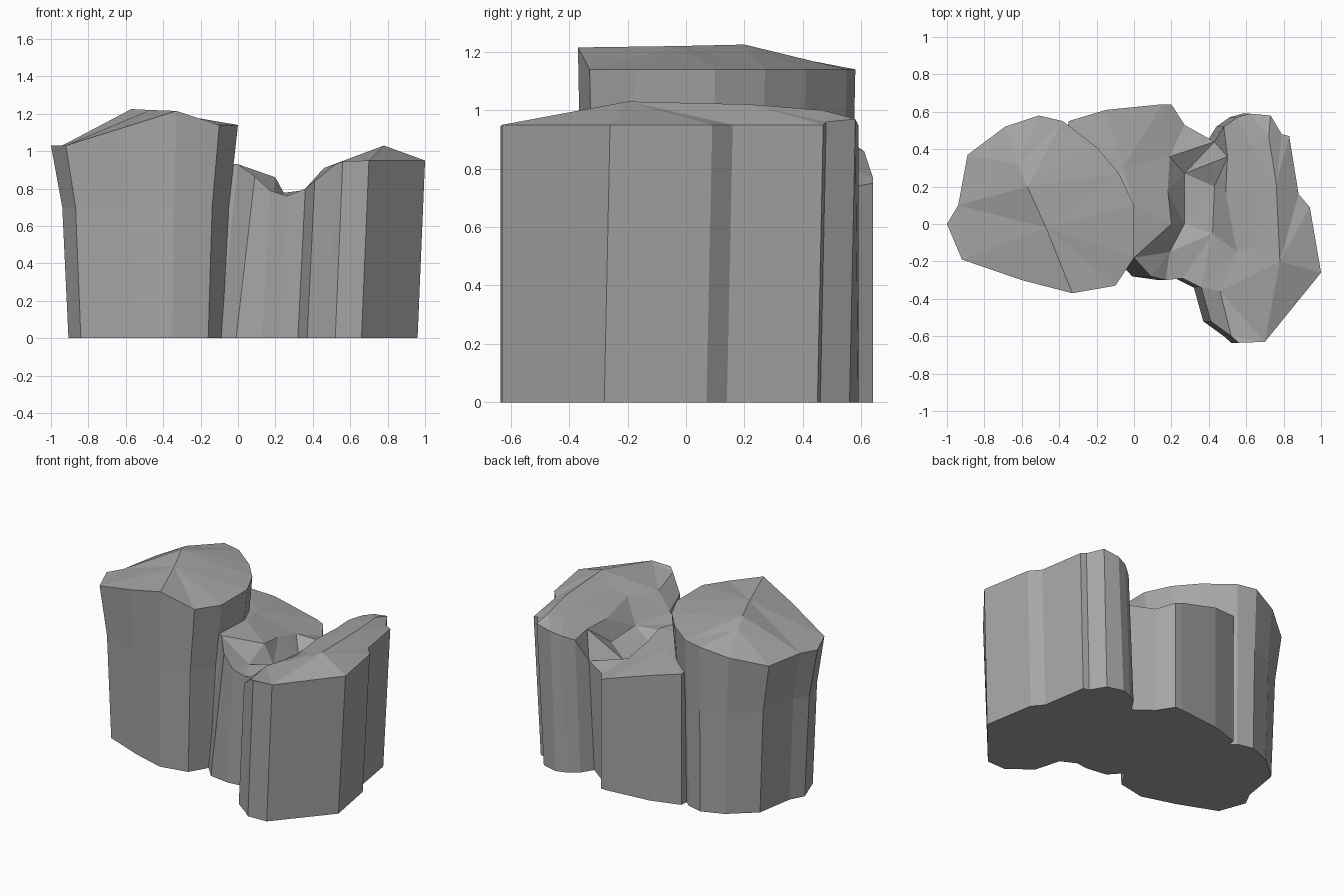
import bpy
import bmesh
from mathutils import Vector
from mathutils.geometry import delaunay_2d_cdt

default_cube = bpy.data.objects.get("Cube")
if default_cube:
    bpy.data.objects.remove(default_cube, do_unlink=True)

# One plain stone colour
stone = bpy.data.materials.new("stone_grey")
stone.use_nodes = True
stone_colour = (0.38, 0.38, 0.38, 1.0)
stone.diffuse_color = stone_colour
stone.node_tree.nodes["Principled BSDF"].inputs["Base Color"].default_value = stone_colour


def build_rock(name, rim, creases, wall_rings):
    """Closed rock: faceted top inside the rim, then walls down through each ring.

    rim is counter-clockwise, creases are polylines of interior top points,
    wall_rings are functions that move a rim point down to a lower ring."""
    points = [Vector(p) for p in rim]
    edges = []
    for crease in creases:
        start = len(points)
        points += [Vector(p) for p in crease]
        edges += [(i, i + 1) for i in range(start, len(points) - 1)]
    outline = list(range(len(rim)))
    triangles = delaunay_2d_cdt([p.xy for p in points], edges, [outline], 1, 1e-5)
    flat_verts, top_faces, sources = triangles[0], triangles[2], triangles[3]

    bm = bmesh.new()
    top = {}
    for index, (flat, source) in enumerate(zip(flat_verts, sources)):
        nearest = source[0] if source else min(
            range(len(points)), key=lambda k: (points[k].xy - flat).length)
        top[index] = bm.verts.new((flat.x, flat.y, points[nearest].z))
    for face in top_faces:
        bm.faces.new([top[i] for i in face])

    # Walls and underside
    lookup = {s: top[i] for i, source in enumerate(sources) for s in source}
    upper = [lookup[i] for i in outline]
    for place in wall_rings:
        lower = [bm.verts.new(place(points[i])) for i in outline]
        for i in outline:
            j = (i + 1) % len(outline)
            bm.faces.new((upper[i], lower[i], lower[j], upper[j]))
        upper = lower
    bm.faces.new(upper[::-1])
    bmesh.ops.recalc_face_normals(bm, faces=bm.faces)

    mesh = bpy.data.meshes.new(name)
    bm.to_mesh(mesh)
    bm.free()
    mesh.materials.append(stone)
    rock = bpy.data.objects.new(name, mesh)
    bpy.context.collection.objects.link(rock)
    return rock


# Tall rock, flaring out towards its crown
def tall_ring(height, width, depth):
    return lambda p: (-0.45 + (p.x + 0.45) * width, 0.1 + (p.y - 0.1) * depth, height)


tall_rim = [
    (-1, 0, 1.03), (-.92, -.19, 1.03), (-.6, -.3, 1.13), (-.33, -.37, 1.215),
    (-.1, -.33, 1.14), (0, -.18, 1.14), (0, .1, 1.14), (-.08, .27, 1.14),
    (-.2, .41, 1.14), (-.38, .55, 1.14), (-.51, .58, 1.14),
    (-.69, .52, 1.09), (-.89, .37, 1.03), (-.94, .1, 1.03),
]
tall_ridge = [(-.47, -.02, 1.22), (-.57, .2, 1.225), (-.62, .32, 1.19)]
build_rock("tall_rock", tall_rim, [tall_ridge],
           [tall_ring(0.7, 0.89, 0.98), tall_ring(0, 0.83, 0.96)])


# Low rock: a saddle beside the tall rock, rising to a long crest
def low_base(p):
    lean = 0.1 if p.x < 0.15 and p.y < 0 else 0.04
    return (p.x - lean if p.x > 0.3 or p.y < 0 else p.x, p.y - 0.02 * (p.x > 0.7), 0)


low_rim = [
    (-.3, -.1, .95), (0, -.18, .93), (.09, -.28, .865), (.17, -.3, .79),
    (.26, -.29, .76), (.36, -.34, .8), (.41, -.52, .84), (.52, -.6, .93),
    (.56, -.635, .945), (.7, -.63, .95), (1, -.26, .95), (.94, .09, .95),
    (.88, .16, .95), (.83, .47, .95), (.79, .48, .96), (.73, .58, .97),
    (.62, .59, .95), (.55, .57, .93), (.48, .52, .9), (.43, .44, .74),
    (.27, .53, .73), (.2, .64, .75), (.15, .64, .77), (-.15, .61, .86),
    (-.35, .55, .9),
]
low_creases = [
    [(0, .1, .92), (-.06, .3, .9)],
    [(.2, 0, .86), (.18, .18, .83), (.19, .36, .79)],
    [(.19, -.15, .77), (.27, 0, .73), (.27, .27, .71)],
    [(.42, -.05, .8), (.43, .2, .78)],
    [(.46, -.36, .91), (.55, -.15, .93), (.49, .17, .91), (.5, .36, .91)],
    [(.64, -.13, .97), (.65, .2, .98), (.63, .42, .97)],
    [(.78, -.2, 1.03), (.76, .22, 1.02), (.72, .47, 1)],
]
build_rock("low_rock", low_rim, low_creases, [low_base])
